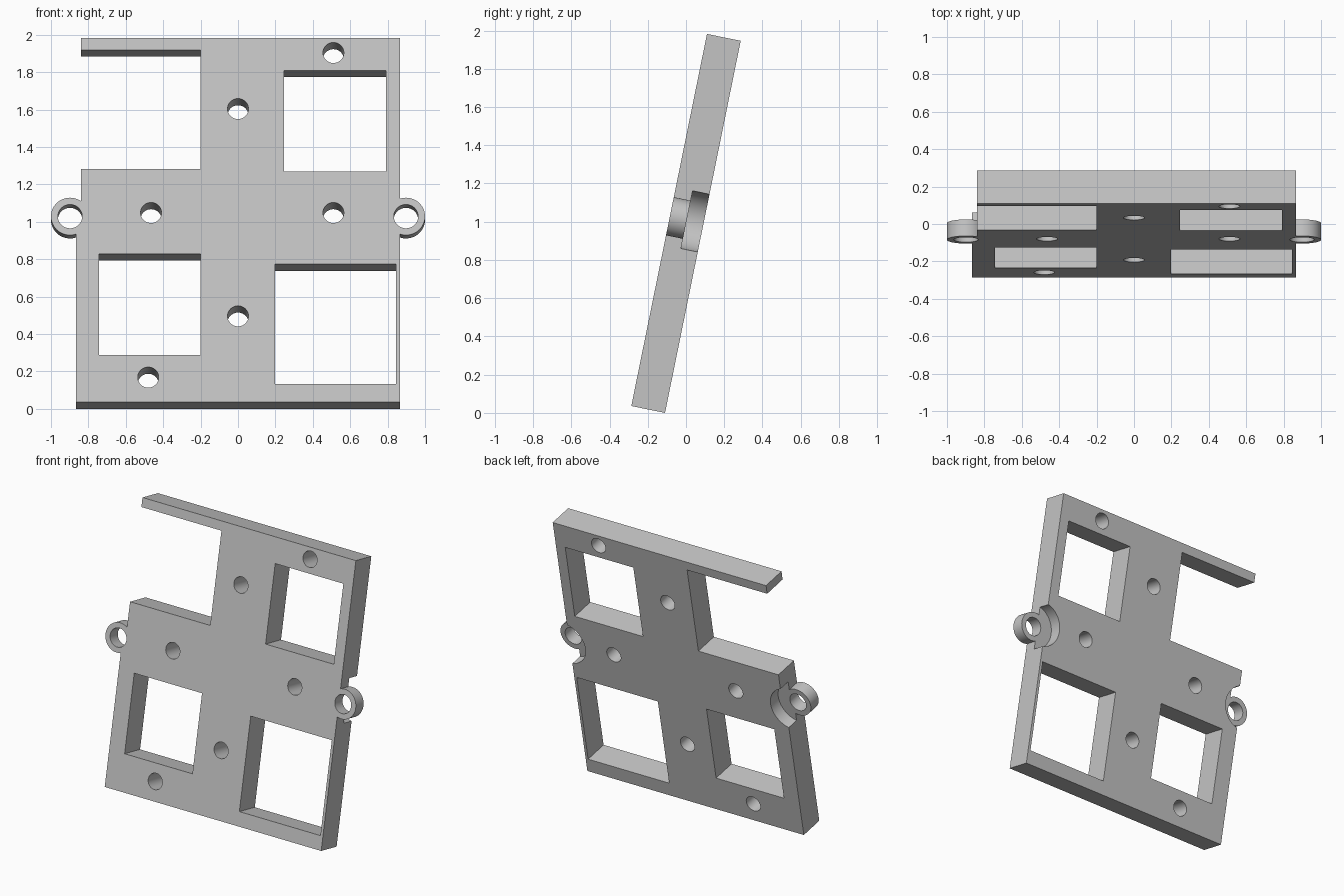
import bpy
import math

if "Cube" in bpy.data.objects:
    bpy.data.objects.remove(bpy.data.objects["Cube"], do_unlink=True)

HALF_T = 0.09      # half the plate thickness
HALF_W = 0.865     # half the plate width
HALF_H = 0.993     # half the plate height
EAR_X, EAR_Z = 0.898, 0.02

grey = bpy.data.materials.new("plain_grey")
grey.use_nodes = True
colour = (0.55, 0.55, 0.55, 1)
grey.diffuse_color = colour
grey.node_tree.nodes["Principled BSDF"].inputs["Base Color"].default_value = colour


def box(name, x0, x1, z0, z1, depth=HALF_T):
    bpy.ops.mesh.primitive_cube_add(size=1, location=((x0 + x1) / 2, 0, (z0 + z1) / 2))
    ob = bpy.context.object
    ob.name = name
    ob.scale = (x1 - x0, 2 * depth, z1 - z0)
    bpy.ops.object.transform_apply(location=True, rotation=True, scale=True)
    return ob


def rod(name, x, z, radius, y0, y1, sides=48):
    bpy.ops.mesh.primitive_cylinder_add(vertices=sides, radius=radius, depth=y1 - y0,
                                        location=(x, (y0 + y1) / 2, z),
                                        rotation=(math.pi / 2, 0, 0))
    ob = bpy.context.object
    ob.name = name
    bpy.ops.object.transform_apply(location=True, rotation=True, scale=True)
    return ob


def combine(target, tool, operation="DIFFERENCE"):
    mod = target.modifiers.new(tool.name, "BOOLEAN")
    mod.operation = operation
    mod.solver = "EXACT"
    mod.object = tool
    bpy.context.view_layer.objects.active = target
    bpy.ops.object.modifier_apply(modifier=mod.name)
    bpy.data.objects.remove(tool, do_unlink=True)


plate = box("mounting_plate", -HALF_W, HALF_W, -HALF_H, HALF_H)

# Narrowed upper edge, open notch and three windows: x0, x1, z0, z1
openings = [
    (-1, -0.84, EAR_Z, 1.1),
    (-1, -0.2, 0.28, 0.928),
    (0.245, 0.79, 0.265, 0.816),
    (-0.742, -0.2, -0.735, -0.184),
    (0.197, 0.845, -0.893, -0.24),
]
for rect in openings:
    combine(plate, box("window_cutter", *rect, depth=0.2))

# Side ears, each with a round recess behind and a bored eyelet
for side in (-1, 1):
    x = side * EAR_X
    combine(plate, rod("recess_cutter", x, EAR_Z, 0.158, 0, 0.2))
    combine(plate, rod("ear", x, EAR_Z, 0.102, -HALF_T, 0), "UNION")
    combine(plate, rod("eyelet_cutter", x, EAR_Z, 0.065, -0.2, 0.2))

# Screw holes
for x, z in [(0, 0.607), (0.51, 0.913), (-0.465, 0.04), (0.51, 0.04),
             (0, -0.524), (-0.48, -0.858)]:
    combine(plate, rod("screw_cutter", x, z, 0.056, -0.2, 0.2, 40))

# Finish and lean the plate back
plate.data.materials.clear()
plate.data.materials.append(grey)
for face in plate.data.polygons:
    face.material_index = 0
lean = math.radians(11.5)
plate.rotation_euler.x = -lean
plate.location.z = HALF_H * math.cos(lean) + HALF_T * math.sin(lean)
bpy.ops.object.select_all(action="DESELECT")
plate.select_set(True)
bpy.context.view_layer.objects.active = plate
bpy.ops.object.transform_apply(location=True, rotation=True, scale=True)
bpy.ops.object.shade_smooth_by_angle(angle=math.radians(30))
